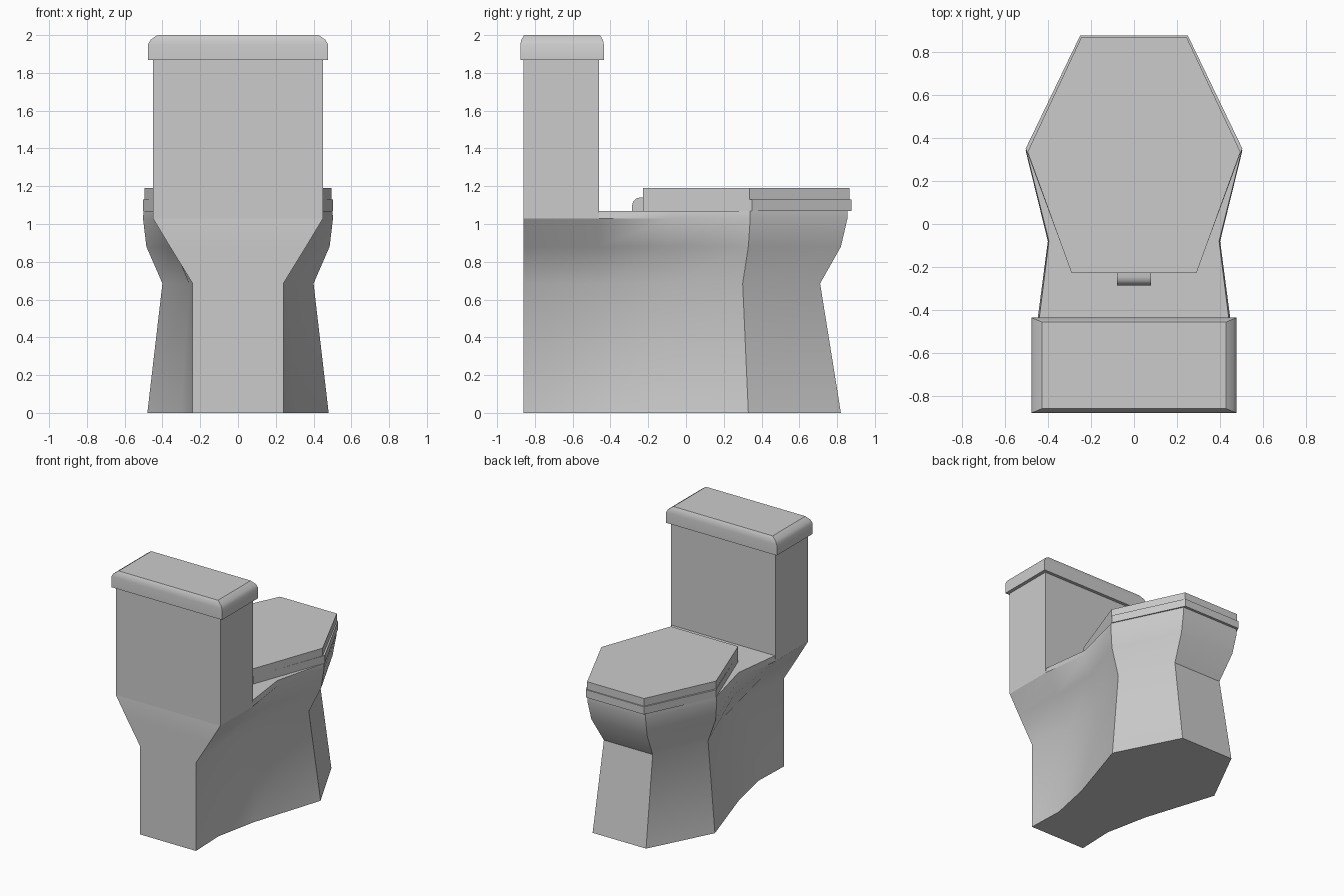
import bpy, bmesh, math

if "Cube" in bpy.data.objects:
    bpy.data.objects.remove(bpy.data.objects["Cube"])


def loft(name, rings, limit=35, sharp_caps=True):
    """Skin equal-length closed rings, cap both ends, smooth below the limit angle."""
    bm = bmesh.new()
    loops = [[bm.verts.new(p) for p in r] for r in rings]
    n = len(loops[0])
    for a, b in zip(loops, loops[1:]):
        for i in range(n):
            j = (i + 1) % n
            bm.faces.new((a[i], a[j], b[j], b[i]))
    caps = [bm.faces.new(loops[0][::-1]), bm.faces.new(loops[-1])]
    bmesh.ops.recalc_face_normals(bm, faces=bm.faces[:])
    for f in bm.faces:
        f.smooth = True
    for e in bm.edges:
        capped = sharp_caps and any(f in caps for f in e.link_faces)
        e.smooth = not capped and e.calc_face_angle(0) < math.radians(limit)
    me = bpy.data.meshes.new(name)
    bm.to_mesh(me)
    bm.free()
    ob = bpy.data.objects.new(name, me)
    bpy.context.collection.objects.link(ob)
    return ob


def ring(z, half):
    """Mirror a half outline (x > 0, back to front) into a full ring."""
    return [(x, y, z) for x, y in half] + [(-x, y, z) for x, y in reversed(half)]


# pedestal flaring into the bowl
loft("pedestal_and_bowl", [
    ring(0.0, [(.24, -.86), (.23, -.57), (.30, -.23), (.48, .33), (.23, .82)]),
    ring(.685, [(.24, -.86), (.20, -.46), (.26, -.10), (.40, .30), (.21, .71)]),
    ring(.88, [(.36, -.86), (.34, -.46), (.35, -.09), (.485, .33), (.24, .82)]),
    ring(1.03, [(.45, -.86), (.45, -.46), (.40, -.08), (.503, .34), (.25, .855)]),
    ring(1.07, [(.44, -.855), (.44, -.44), (.395, -.08), (.50, .34), (.248, .855)]),
])

# water tank
tank = [(.45, -.86), (.45, -.46)]
loft("tank", [ring(1.03, tank), ring(1.88, tank)])

# tank lid with a softened chamfer
rim = [(.477, -.877), (.477, -.435)]
loft("tank_lid", [
    ring(1.868, rim), ring(1.95, rim),
    ring(1.975, [(.463, -.872), (.463, -.44)]),
    ring(2.0, [(.428, -.857), (.428, -.455)]),
], 50)

# seat and its cover
seat = [(.29, -.225), (.503, .35), (.25, .875)]
loft("seat", [ring(1.07, seat), ring(1.13, seat)])
cover = [(.29, -.228), (.494, .335), (.245, .866)]
loft("seat_cover", [ring(1.13, cover), ring(1.19, cover)])

# rounded hinge behind the seat
profile = [(-.20, 1.06), (-.285, 1.06), (-.285, 1.10)]
profile += [(-.245 - .04 * math.cos(math.radians(a)),
             1.10 + .04 * math.sin(math.radians(a))) for a in (30, 60, 90)]
profile += [(-.20, 1.14)]
loft("hinge", [[(x, y, z) for y, z in profile] for x in (-.078, .078)])
